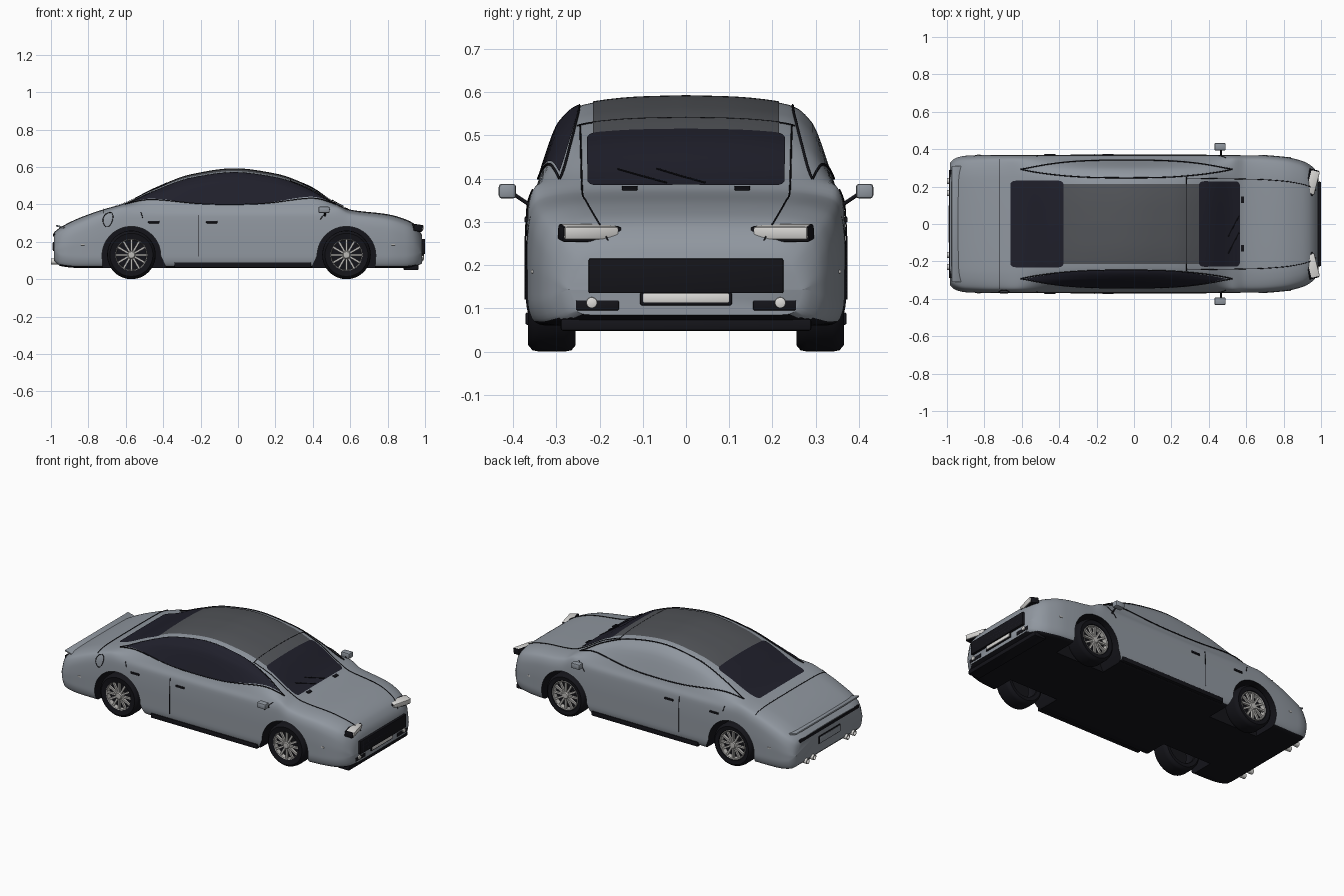
import bpy, bmesh, math
from mathutils import Vector, Matrix

if "Cube" in bpy.data.objects:
    bpy.data.objects.remove(bpy.data.objects["Cube"], do_unlink=True)


def material(name, *rgb):
    m = bpy.data.materials.new(name)
    m.use_nodes = True
    m.diffuse_color = (*rgb, 1)
    m.node_tree.nodes["Principled BSDF"].inputs["Base Color"].default_value = (*rgb, 1)
    return m


PAINT = material("grey paint", .28, .31, .35)
ROOF = material("roof grey", .085, .09, .1)
GLASS = material("dark glass", .014, .014, .024)
BLACK = material("black trim", .007, .007, .01)
RIM = material("rim silver", .5, .49, .47)
LAMP = material("lamp white", .72, .71, .69)


def finish(name, bm, *mats, smooth=True):
    me = bpy.data.meshes.new(name)
    bm.to_mesh(me)
    bm.free()
    ob = bpy.data.objects.new(name, me)
    bpy.context.collection.objects.link(ob)
    for m in mats:
        me.materials.append(m)
    if smooth:
        smooth_object(ob)
    return ob


def smooth_object(ob):
    bpy.ops.object.select_all(action="DESELECT")
    ob.select_set(True)
    bpy.context.view_layer.objects.active = ob
    bpy.ops.object.shade_smooth_by_angle(angle=math.radians(40))


def box(name, mat, loc, size, bevel=.003, rot=(0, 0, 0)):
    bm = bmesh.new()
    bmesh.ops.create_cube(bm, size=1, matrix=Matrix.Diagonal((*size, 1)))
    if bevel:
        bmesh.ops.bevel(bm, geom=bm.edges[:], offset=bevel, segments=2, affect="EDGES", profile=.5)
    ob = finish(name, bm, mat)
    ob.location, ob.rotation_euler = loc, rot
    return ob


def lathe(name, mat, profile, loc, axis="Y", steps=48):
    """Revolve (radius, offset) points about an axis."""
    bm = bmesh.new()
    vs = [bm.verts.new((r, 0, h)) for r, h in profile]
    es = [bm.edges.new(p) for p in zip(vs, vs[1:])]
    bmesh.ops.spin(bm, geom=vs + es, cent=(0, 0, 0), axis=(0, 0, 1), angle=math.tau, steps=steps)
    bmesh.ops.remove_doubles(bm, verts=bm.verts[:], dist=1e-5)
    bmesh.ops.recalc_face_normals(bm, faces=bm.faces[:])
    turn = {"Y": Matrix.Rotation(-math.pi / 2, 4, "X"), "X": Matrix.Rotation(math.pi / 2, 4, "Y")}[axis]
    bm.transform(Matrix.Translation(loc) @ turn)
    return finish(name, bm, mat)


def tube(name, mat, pts, r=.002):
    cu = bpy.data.curves.new(name, "CURVE")
    cu.dimensions, cu.bevel_depth, cu.bevel_resolution = "3D", r, 1
    sp = cu.splines.new("POLY")
    sp.points.add(len(pts) - 1)
    for p, q in zip(sp.points, pts):
        p.co = (*q, 1)
    cu.materials.append(mat)
    ob = bpy.data.objects.new(name, cu)
    bpy.context.collection.objects.link(ob)


def curve(pts, t):
    """Monotone cubic through (t, value) points."""
    t = min(max(t, pts[0][0]), pts[-1][0])
    slope = [(b[1] - a[1]) / (b[0] - a[0]) for a, b in zip(pts, pts[1:])]

    def tangent(i):
        if i == 0 or i == len(slope):
            return slope[min(i, len(slope) - 1)]
        a, b = slope[i - 1], slope[i]
        return 2 * a * b / (a + b) if a * b > 0 else 0
    i = next(k for k in range(len(slope)) if t <= pts[k + 1][0])
    d = pts[i + 1][0] - pts[i][0]
    s = (t - pts[i][0]) / d
    return ((1 + 2 * s) * (1 - s) ** 2 * pts[i][1] + s * s * (3 - 2 * s) * pts[i + 1][1]
            + d * (s * (1 - s) ** 2 * tangent(i) - s * s * (1 - s) * tangent(i + 1)))


# Body outlines along the length: half width, floor, shoulder and top heights
WIDTH = [(-.985, .325), (-.96, .35), (-.9, .365), (-.75, .37), (.65, .37), (.8, .36), (.9, .337), (.95, .31), (.985, .27)]
FLOOR = [(-.985, .1), (-.95, .07), (-.85, .06), (.88, .06), (.95, .068), (.985, .085)]
BELT = [(-.985, .222), (-.95, .25), (-.85, .3), (-.72, .352), (-.6, .385), (.52, .385), (.6, .348), (.8, .318), (.9, .287), (.95, .257), (.985, .2)]
TOP = [(-.985, .25), (-.95, .277), (-.85, .327), (-.72, .373), (-.6, .408), (-.45, .482), (-.25, .558), (-.02, .59),
       (.2, .562), (.38, .496), (.53, .4), (.6, .37), (.8, .346), (.9, .317), (.95, .287), (.985, .235)]


def skin(x, v):
    """Body surface: v runs 0 (floor) to 11 (top) to 22 (floor, other side)."""
    if v > 11:
        p = skin(x, 22 - v)
        return Vector((x, -p.y, p.z))
    w, f, b, t = (curve(c, x) for c in (WIDTH, FLOOR, BELT, TOP))
    h = t - b
    ys = [0, w - .05, w - .015, w, w, w - .005, w - .025, w * .79, w * .68, w * .58, w * .3, 0]
    zs = [f, f, f + .01, f + .06, (f + b) / 2, b - .05, b, b + .7 * h, b + .88 * h, b + .93 * h, b + .985 * h, t]
    return Vector((x, curve(list(enumerate(ys)), v), curve(list(enumerate(zs)), v)))


def lifted(x, v, off):
    p = skin(x, v)
    n = (skin(x + .004, v) - skin(x - .004, v)).cross(skin(x, v + .02) - skin(x, v - .02)).normalized()
    return p + n * (off if n.dot(p - Vector((x, 0, .22))) > 0 else -off)


def grid(bm, rows):
    vs = [[bm.verts.new(p) for p in r] for r in rows]
    for a, b in zip(vs, vs[1:]):
        for k in range(len(a) - 1):
            bm.faces.new((a[k], a[k + 1], b[k + 1], b[k]))
    return vs


def panel(name, mat, x0, x1, limits, off=.004, nx=48, nv=24):
    """Thin plate laid on the body; limits(u) gives its v range, u in -1..1."""
    rows = []
    for i in range(nx + 1):
        u = -math.cos(math.pi * i / nx) * .999
        a, b = limits(u)
        x = x0 + (x1 - x0) * (u + 1) / 2
        rows.append([lifted(x, a + (b - a) * k / nv, off) for k in range(nv + 1)])
    bm = bmesh.new()
    grid(bm, rows)
    bm.normal_update()
    for f in bm.faces:
        c = f.calc_center_median()
        if f.normal.dot(c - Vector((c.x, 0, .22))) < 0:
            f.normal_flip()
    finish(name, bm, mat)


def seam(name, path, r=.002):
    tube(name, BLACK, [lifted(x, v, .002) for x, v in path], r)


def line(a, b, n=24):
    return [(a[0] + (b[0] - a[0]) * i / n, a[1] + (b[1] - a[1]) * i / n) for i in range(n + 1)]


# Body shell, dark underneath
bm = bmesh.new()
rings = grid(bm, [[skin(-.985 + 1.97 * i / 120, k / 5) for k in range(111)] for i in range(121)])
bmesh.ops.remove_doubles(bm, verts=bm.verts[:], dist=1e-5)
bmesh.ops.holes_fill(bm, edges=[e for e in bm.edges if e.is_boundary])
bmesh.ops.recalc_face_normals(bm, faces=bm.faces[:])
for f in bm.faces:
    f.material_index = int(f.normal.z < -.7)
body = finish("body", bm, PAINT, BLACK, smooth=False)

# Wheel arches, splayed toward the middle of the car
AXLES = (-.57, .58)
cutters = []
for ax in AXLES:
    for side in (-1, 1):
        bm = bmesh.new()
        pts = [(.157 * math.cos(a), .125 + .157 * math.sin(a)) for a in [math.pi * i / 32 for i in range(33)]]
        pts += [(-.15, .02), (.205, .02)]
        d = -math.copysign(1, ax)
        f = bm.faces.new([bm.verts.new((ax + d * x, side * .2, z)) for x, z in pts])
        ext = bmesh.ops.extrude_face_region(bm, geom=[f])["geom"]
        bmesh.ops.translate(bm, vec=(0, side * .3, 0), verts=[g for g in ext if isinstance(g, bmesh.types.BMVert)])
        bmesh.ops.recalc_face_normals(bm, faces=bm.faces[:])
        for f in bm.faces:
            f.material_index = 1
        cut = finish("arch_cutter", bm, PAINT, BLACK, smooth=False)
        cut.hide_render = True
        mod = body.modifiers.new("arch", "BOOLEAN")
        mod.operation, mod.solver, mod.object = "DIFFERENCE", "EXACT", cut
        cutters.append(cut)
shaped = bpy.data.meshes.new_from_object(body.evaluated_get(bpy.context.evaluated_depsgraph_get()))
body.modifiers.clear()
body.data = shaped
for c in cutters:
    bpy.data.objects.remove(c, do_unlink=True)
smooth_object(body)


# Glass and roof
def rounded(v, k):
    def limits(u):
        e = max(0, abs(u) - .75) / .25
        a = v + k * (1 - math.sqrt(1 - e * e))
        return a, 22 - a
    return limits


def arch(u):
    f = 1 - abs(u) ** 2.5
    return 7 - .86 * f, 7 + 1.15 * f


panel("roof_panel", ROOF, -.39, .36, lambda u: (9, 13), off=.003)
panel("windshield", GLASS, .345, .565, rounded(8.7, .5))
panel("rear_window", GLASS, -.66, -.375, rounded(8.6, .5))
panel("side_window", GLASS, -.58, .49, lambda u: tuple(22 - v for v in arch(u)))
for flip in (0, 1):
    def m(path):
        return [(x, 22 - v if flip else v) for x, v in path]
    us = [-math.cos(math.pi * i / 60) * .999 for i in range(61)]
    for k in (0, 1):
        seam("window_trim", m([(-.04 + .565 * u, arch(u)[k]) for u in us]), .003)
    seam("hood_seam", m(line((.53, 8.3), (.97, 8.6))))
    seam("pillar_seam", m(line((.28, 8.2), (.53, 8.3))))
    seam("door_seam", m(line((-.21, 3), (-.21, 5.1))))
    seam("front_door_seam", m(line((.49, 5.7), (.44, 4.8))))
    seam("rear_door_seam", m(line((-.52, 5.4), (-.51, 4.9))))
seam("roof_seam", line((.28, 8), (.28, 14)))
seam("trunk_seam", line((-.72, 6), (-.72, 16), 60))

# Side fittings and wheels
for s in (-1, 1):
    box("sill", BLACK, (.025, s * .36, .076), (.73, .022, .028))
    for x in (-.45, -.14):
        box("door_handle", BLACK, (x, s * .368, .305), (.06, .012, .012))
    for x in (-.83, .83):
        box("side_marker", LAMP, (x, s * (curve(WIDTH, x)), .185), (.02, .006, .008), .002)
    tube("mirror_stalk", BLACK, [(.465, s * .355, .335), (.465, s * .4, .365)], .005)
    box("mirror", PAINT, (.46, s * .413, .371), (.06, .04, .034), .007)
    for ax in AXLES:
        c = (ax, s * .31, .13)
        lathe("tyre", BLACK, [(.085, -.05), (.115, -.055), (.127, -.045), (.13, -.03), (.13, .03), (.127, .045),
                              (.115, .055), (.092, .052), (.088, .045)], c)
        lathe("wheel_back", BLACK, [(0, s * .02), (.09, s * .02)], c)
        lathe("rim", RIM, [(.08, s * .02), (.082, s * .047), (.086, s * .05), (.091, s * .046), (.09, s * .02)], c)
        lathe("hub", RIM, [(.022, s * .02), (.022, s * .045), (.017, s * .05), (0, s * .051)], c, steps=24)
        bm = bmesh.new()
        for i in range(12):
            bmesh.ops.create_cube(bm, size=1, matrix=Matrix.Rotation(math.tau * i / 12, 4, "Y")
                                  @ Matrix.Translation((0, 0, .05)) @ Matrix.Diagonal((.011, .014, .07, 1)))
        finish("spokes", bm, RIM, smooth=False).location = (ax, s * .348, .13)

# Fuel cap ring on the right flank
tube("fuel_cap", BLACK, [lifted(-.695 + .027 * math.cos(a), 16.8 + .55 * math.sin(a), .002)
                         for a in [math.tau * i / 32 for i in range(33)]])

# Front end
box("grille", BLACK, (.982, 0, .175), (.036, .45, .08))
for i in range(9):
    box("grille_slat", GLASS, (.998, -.2 + .05 * i, .175), (.004, .003, .072), 0)
for z in (.155, .175, .195):
    box("grille_bar", GLASS, (.998, 0, z), (.004, .43, .003), 0)
box("front_plate_frame", BLACK, (.985, 0, .122), (.012, .212, .03))
box("front_plate", LAMP, (.99, 0, .124), (.008, .2, .022))
box("front_lip", BLACK, (.925, 0, .062), (.08, .58, .028), .006)
for s in (-1, 1):
    box("headlight_frame", BLACK, (.947, s * .223, .274), (.05, .14, .036), .005, (0, .15, -s * .25))
    box("headlight", LAMP, (.953, s * .224, .277), (.05, .128, .03), .005, (0, .15, -s * .25))
    box("fog_housing", BLACK, (.98, s * .205, .107), (.014, .1, .024))
    lathe("fog_lamp", LAMP, [(.013, 0), (.012, .008), (0, .012)], (.984, s * .218, .113), "X", 24)
    box("hood_vent", BLACK, (.58, s * .13, .378), (.018, .035, .006), .001, (0, .3, 0))
    tube("wiper", BLACK, [lifted(x, 11 - s * .4 + d, .007) for x, d in ((.56, 0), (.53, .5), (.5, 1))], .002)

# Rear end
box("spoiler", PAINT, (-.945, 0, .279), (.06, .62, .009), .003, (0, .25, 0))
box("tail_light_strip", BLACK, (-.983, 0, .236), (.012, .58, .018))
box("rear_plate_frame", BLACK, (-.985, 0, .175), (.008, .21, .048))
box("rear_plate", PAINT, (-.988, 0, .175), (.006, .196, .036), .001)
for y in (-.23, -.165, .165, .23):
    lathe("exhaust_pipe", LAMP, [(.016, .07), (.016, 0), (.012, 0), (.011, .03), (0, .03)], (-1, y, .095), "X", 24)
